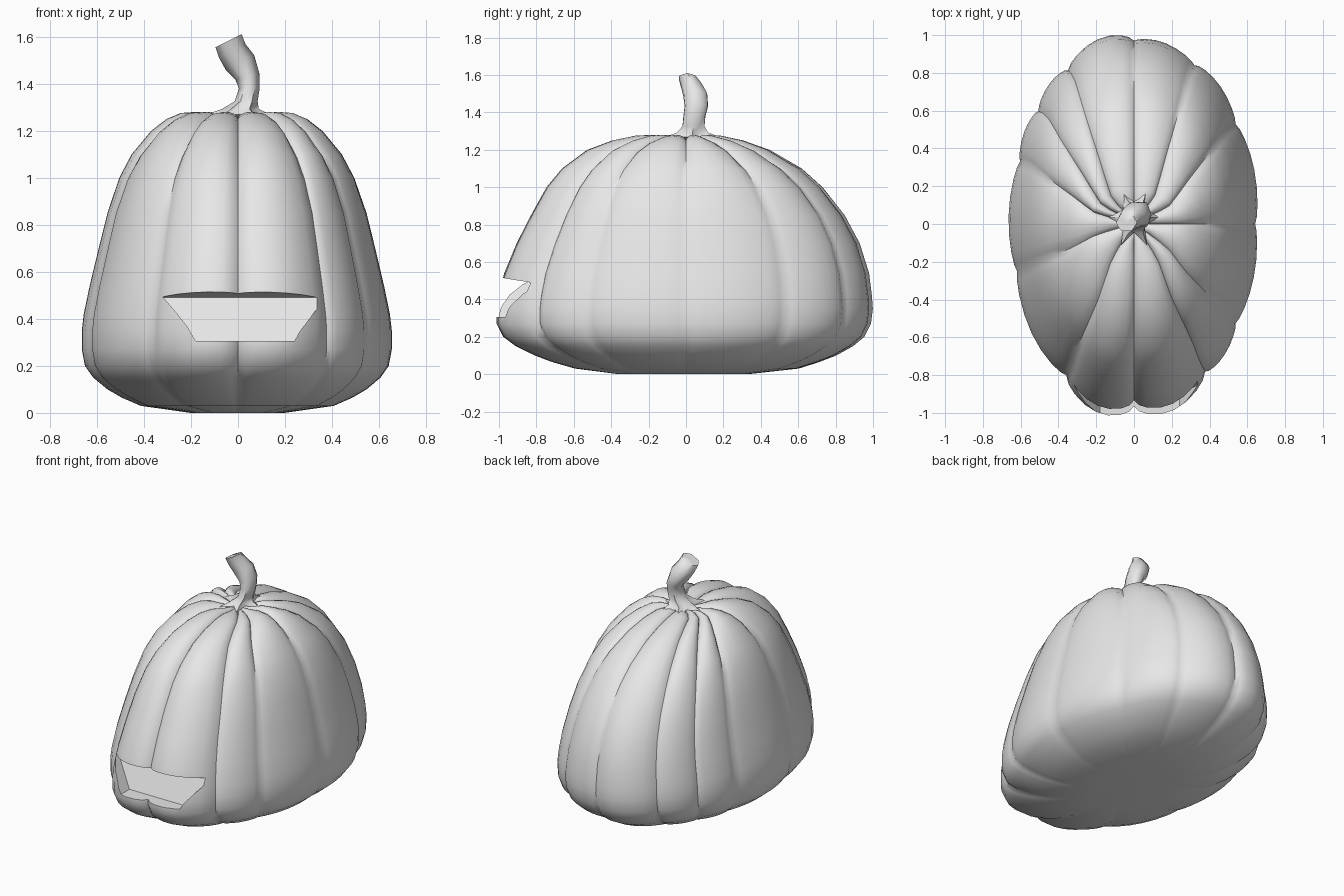
import bpy
import bmesh
from math import sin, cos, pi, radians

if "Cube" in bpy.data.objects:
    bpy.data.objects.remove(bpy.data.objects["Cube"], do_unlink=True)

grey = bpy.data.materials.new("plain grey")
grey.use_nodes = True
grey.diffuse_color = (0.8, 0.8, 0.8, 1)
grey.node_tree.nodes["Principled BSDF"].inputs["Base Color"].default_value = (0.8, 0.8, 0.8, 1)


def make_object(name, bm):
    bmesh.ops.recalc_face_normals(bm, faces=bm.faces)
    mesh = bpy.data.meshes.new(name)
    bm.to_mesh(mesh)
    bm.free()
    mesh.materials.append(grey)
    obj = bpy.data.objects.new(name, mesh)
    bpy.context.collection.objects.link(obj)
    return obj


def loft(name, rings, bottom, top):
    """Skin a stack of closed rings and close both ends with a fan."""
    bm = bmesh.new()
    loops = [[bm.verts.new(p) for p in ring] for ring in rings]
    n = len(loops[0])
    for a, b in zip(loops, loops[1:]):
        for i in range(n):
            j = (i + 1) % n
            bm.faces.new((a[i], a[j], b[j], b[i]))
    for loop, tip in ((loops[0], bottom), (loops[-1], top)):
        v = bm.verts.new(tip)
        for i in range(n):
            bm.faces.new((loop[i], loop[(i + 1) % n], v))
    return make_object(name, bm)


def smooth(obj, angle):
    bpy.ops.object.select_all(action="DESELECT")
    obj.select_set(True)
    bpy.context.view_layer.objects.active = obj
    bpy.ops.object.shade_smooth_by_angle(angle=radians(angle))


# Body: height, half width, front reach, back reach
profile = [
    (0.0, 0.20, 0.35, 0.33), (0.03, 0.41, 0.58, 0.60), (0.065, 0.49, 0.70, 0.71),
    (0.10, 0.55, 0.79, 0.80), (0.15, 0.61, 0.89, 0.89), (0.20, 0.645, 0.955, 0.95),
    (0.27, 0.658, 0.99, 0.985), (0.35, 0.658, 0.99, 0.995), (0.42, 0.65, 0.98, 0.99),
    (0.54, 0.625, 0.95, 0.975), (0.70, 0.587, 0.885, 0.925), (0.85, 0.55, 0.81, 0.845),
    (1.00, 0.50, 0.73, 0.73), (1.10, 0.448, 0.65, 0.62), (1.20, 0.365, 0.52, 0.45),
    (1.25, 0.30, 0.39, 0.31), (1.275, 0.24, 0.27, 0.19), (1.28, 0.17, 0.18, 0.13),
    (1.265, 0.09, 0.09, 0.08),
]
# Uneven lobes: direction of the groove that starts each one, and its swelling
lobes = [
    (0, 0.035), (33, 0.035), (60, 0.02), (90, 0.05), (123, 0.035), (142, 0.035),
    (160, 0.035), (195, 0.035), (236, 0.075), (270, 0.07), (306, 0.035), (327, 0.03),
]
STEPS = (0, 0.07, 0.18, 0.34, 0.5, 0.66, 0.82, 0.93)
spokes = []
for k, (start, swell) in enumerate(lobes):
    end = lobes[k + 1][0] if k + 1 < len(lobes) else 360
    for t in STEPS:
        spokes.append((radians(start + (end - start) * t), swell, sin(pi * t) ** 0.6))

rings = []
for z, rx, front, back in profile:
    crown = max(0, (z - 0.9) / 0.38)
    ring = []
    for angle, swell, bulge in spokes:
        r = 0.975 + swell * bulge - 0.05 * crown * (1 - bulge)
        ry = back if sin(angle) > 0 else front
        ring.append((rx * r * cos(angle), ry * r * sin(angle), z - 0.025 * crown * (1 - bulge)))
    rings.append(ring)
body = loft("pumpkin_body", rings, (0, 0, 0.015), (0, 0, 1.25))

# Mouth: a tapered wedge cut out of the front
bm = bmesh.new()
section = [(-1.2, 0.55), (-0.83, 0.49), (-0.91, 0.305), (-1.2, 0.305)]
ends = []
for side in (0, 1):
    loop = []
    for y, z in section:
        wide = z > 0.4
        x = (0.37 if wide else 0.24) if side else (-0.32 if wide else -0.18)
        loop.append(bm.verts.new((x, y, z)))
    bm.faces.new(loop)
    ends.append(loop)
for i in range(4):
    j = (i + 1) % 4
    bm.faces.new((ends[0][i], ends[0][j], ends[1][j], ends[1][i]))
cutter = make_object("mouth_cutter", bm)
cutter.hide_render = True
cut = body.modifiers.new("mouth", "BOOLEAN")
cut.operation = "DIFFERENCE"
cut.solver = "EXACT"
cut.object = cutter
bpy.context.view_layer.objects.active = body
bpy.ops.object.modifier_apply(modifier="mouth")
bpy.data.objects.remove(cutter, do_unlink=True)
smooth(body, 50)

# Stem: centre x, centre y, height, radius x, radius y, ridge size, tilt
stem_path = [
    (0.0, 0.035, 1.268, 0.10, 0.125, 0.36, 0.0),
    (0.01, 0.035, 1.292, 0.065, 0.08, 0.2, 0.0),
    (0.035, 0.04, 1.325, 0.045, 0.063, 0.08, 0.0),
    (0.048, 0.045, 1.38, 0.042, 0.062, 0.05, 0.0),
    (0.04, 0.055, 1.43, 0.048, 0.066, 0.05, 0.3),
    (0.008, 0.05, 1.49, 0.058, 0.068, 0.05, 0.5),
    (-0.025, 0.03, 1.54, 0.054, 0.06, 0.05, 0.5),
    (-0.04, 0.008, 1.582, 0.053, 0.048, 0.05, 0.5),
]
stem_rings = []
for cx, cy, z, rx, ry, ridge, tilt in stem_path:
    ring = []
    for i in range(12):
        a = i * pi / 6
        r = 1 + ridge * (1 if i % 2 == 0 else -1)
        x = rx * r * cos(a)
        ring.append((cx + x, cy + ry * r * sin(a), z + tilt * x))
    stem_rings.append(ring)
stem = loft("stem", stem_rings, (0, 0.03, 1.24), (-0.04, 0.008, 1.58))
smooth(stem, 60)
